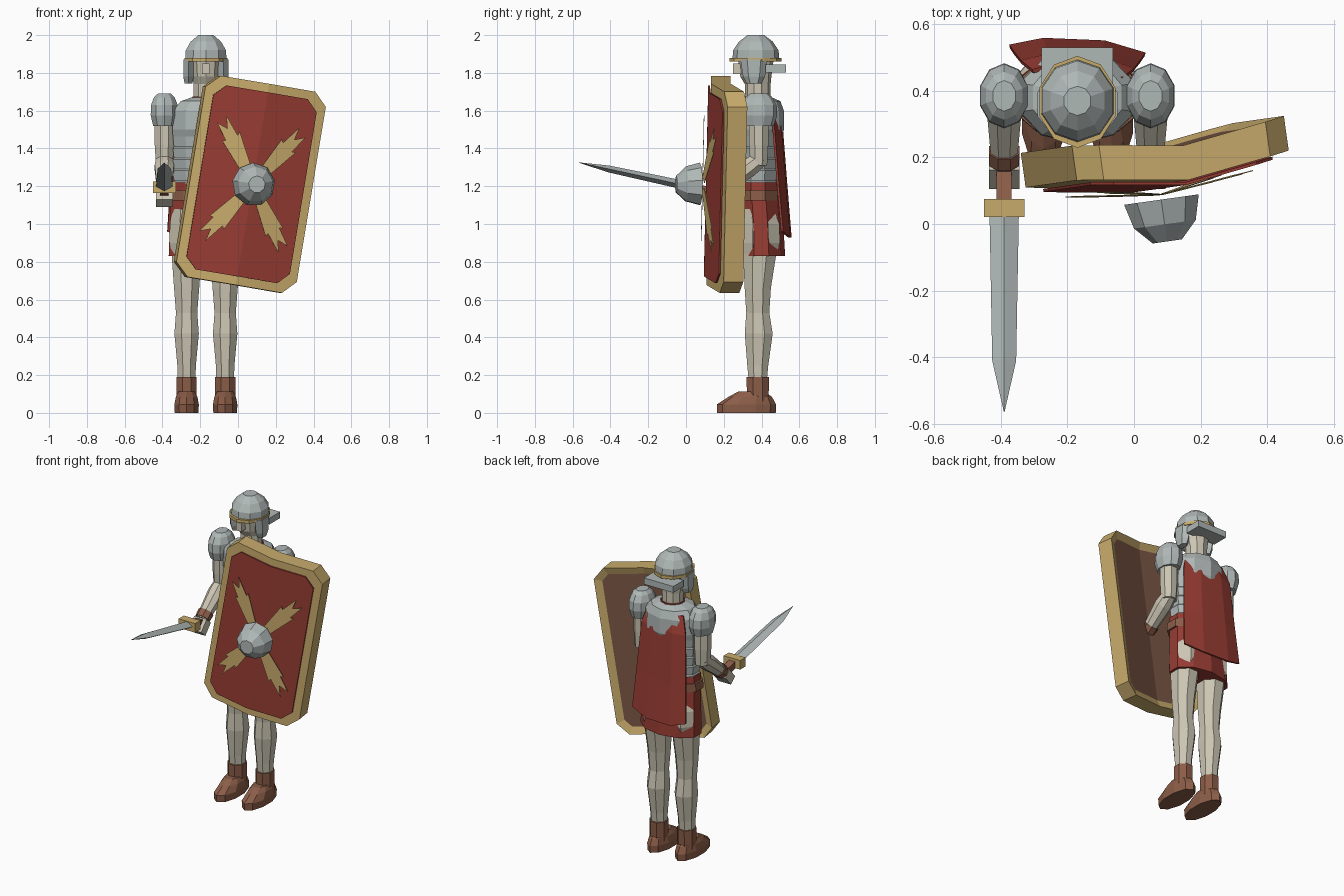
import bpy, bmesh, math
from mathutils import Matrix, Vector

if "Cube" in bpy.data.objects:
    bpy.data.objects.remove(bpy.data.objects["Cube"])


def material(name, rgb):
    m = bpy.data.materials.new(name)
    m.use_nodes = True
    m.diffuse_color = (*rgb, 1)
    m.node_tree.nodes["Principled BSDF"].inputs["Base Color"].default_value = (*rgb, 1)
    return m


steel = material("steel", (0.43, 0.48, 0.47))
red = material("red cloth", (0.31, 0.045, 0.033))
gold = material("brass", (0.58, 0.41, 0.15))
skin = material("pale skin", (0.6, 0.56, 0.45))
leather = material("brown leather", (0.26, 0.11, 0.065))
wood = material("shield wood", (0.2, 0.095, 0.06))

CX, CY = -0.17, 0.38   # body axis


def finish(name, bm, mats, matrix=Matrix()):
    bmesh.ops.recalc_face_normals(bm, faces=bm.faces)
    bm.transform(matrix)
    me = bpy.data.meshes.new(name)
    bm.to_mesh(me)
    bm.free()
    for m in mats:
        me.materials.append(m)
    ob = bpy.data.objects.new(name, me)
    bpy.context.collection.objects.link(ob)
    return ob


def loft(name, rings, sides, mat, matrix=Matrix(), turn=0.5):
    """Skin elliptical rings given as (z, rx, ry, y offset)."""
    bm = bmesh.new()
    loops = []
    for z, rx, ry, *off in rings:
        dy = off[0] if off else 0
        angles = [math.tau * (i + turn) / sides for i in range(sides)]
        loops.append([bm.verts.new((rx * math.cos(a), dy + ry * math.sin(a), z)) for a in angles])
    for lo, hi in zip(loops, loops[1:]):
        for i in range(sides):
            j = (i + 1) % sides
            bm.faces.new((lo[i], lo[j], hi[j], hi[i]))
    bm.faces.new(loops[0])
    bm.faces.new(loops[-1])
    return finish(name, bm, [mat], matrix)


def limb(name, a, b, profile, sides, mat, turn=0.5):
    """Loft from a to b; profile is (fraction, rx, ry)."""
    a, b = Vector(a), Vector(b)
    d = b - a
    mtx = Matrix.Translation(a) @ d.to_track_quat('Z', 'Y').to_matrix().to_4x4()
    return loft(name, [(f * d.length, rx, ry) for f, rx, ry in profile], sides, mat, mtx, turn)


def box(name, centre, size, mat):
    bm = bmesh.new()
    bmesh.ops.create_cube(bm, size=1)
    return finish(name, bm, [mat], Matrix.Translation(centre) @ Matrix.Diagonal((*size, 1)))


body = Matrix.Translation((CX, CY, 0))

# Torso armour with overlapping bands
rings = []
for i in range(5):
    z = 1.17 + i * 0.06
    rings += [(z, 0.178, 0.114), (z + 0.052, 0.184, 0.122)]
rings += [(1.5, 0.186, 0.14), (1.6, 0.182, 0.138), (1.65, 0.14, 0.12), (1.67, 0.08, 0.075)]
loft("torso_armour", rings, 10, steel, body)

# Tunic skirt, belt and waist cloth
loft("tunic_skirt", [(0.83, 0.207, 0.125, 0.02), (1.0, 0.2, 0.12, 0.015), (1.22, 0.19, 0.12)], 10, red, body)
loft("belt", [(1.125, 0.207, 0.128), (1.18, 0.204, 0.128)], 10, leather, body)
loft("neck_scarf", [(1.62, 0.1, 0.09), (1.675, 0.075, 0.075)], 10, red, body)

# Head and helmet
loft("neck_and_head", [(1.6, 0.068, 0.066), (1.74, 0.068, 0.068), (1.78, 0.076, 0.082, -0.01),
                       (1.88, 0.085, 0.095, -0.01)], 10, skin, body)
box("nose", (CX, 0.272, 1.822), (0.04, 0.045, 0.055), skin)
loft("helmet_dome", [(1.865, 0.115, 0.125), (1.92, 0.112, 0.12), (1.965, 0.085, 0.09),
                     (2.0, 0.042, 0.044)], 10, steel, Matrix.Translation((CX, 0.37, 0)))
loft("helmet_brow_band", [(1.86, 0.12, 0.138), (1.88, 0.12, 0.138)], 10, gold,
     Matrix.Translation((CX, 0.367, 0)))
box("neck_guard", (CX, 0.475, 1.823), (0.215, 0.11, 0.042), steel)

# Paired parts, right then left
for side, s in (("right", -1), ("left", 1)):
    x = CX + s * 0.22
    loft(side + "_cheek_guard", [(1.745, 0.024, 0.04), (1.78, 0.032, 0.058), (1.87, 0.032, 0.072)],
         6, steel, Matrix.Translation((CX + s * 0.092, 0.36, 0)))
    loft(side + "_shoulder_guard", [(1.52, 0.062, 0.08), (1.575, 0.076, 0.098), (1.63, 0.074, 0.095),
                                    (1.67, 0.058, 0.072), (1.69, 0.036, 0.046)], 10, steel,
         Matrix.Translation((x, 0.385, 0)))
    limb(side + "_upper_arm", (x, 0.385, 1.58), (x, 0.385, 1.31),
         [(0, 0.055, 0.055), (0.6, 0.055, 0.055), (1, 0.048, 0.048)], 8, skin)
    limb(side + "_forearm", (x, 0.4, 1.35), (x, 0.18, 1.175),
         [(0, 0.045, 0.045), (0.3, 0.055, 0.053), (1, 0.04, 0.038)], 8, skin)
    limb(side + "_wrist_band", (x, 0.222, 1.209), (x, 0.185, 1.179),
         [(0, 0.05, 0.047), (1, 0.048, 0.045)], 8, leather)
    limb(side + "_hand", (x, 0.185, 1.175), (x, 0.128, 1.11),
         [(0, 0.064, 0.042), (1, 0.064, 0.042)], 4, skin)

    leg = Matrix.Translation((CX + s * 0.102, CY, 0))
    loft(side + "_leg", [(0.15, 0.05, 0.05), (0.25, 0.053, 0.06), (0.42, 0.07, 0.08, 0.005),
                         (0.53, 0.061, 0.066), (0.66, 0.072, 0.075), (0.84, 0.086, 0.095, 0.01),
                         (0.9, 0.096, 0.111, 0.015), (1.0, 0.094, 0.108, 0.015),
                         (1.08, 0.08, 0.09)], 8, skin, leg)
    loft(side + "_boot_shaft", [(0.06, 0.058, 0.062), (0.19, 0.058, 0.064)], 8, leather, leg)
    loft(side + "_shoe", [(0, 0.066, 0.155, -0.06), (0.045, 0.068, 0.157, -0.06),
                          (0.085, 0.06, 0.115, -0.04), (0.112, 0.045, 0.07, -0.035)], 10, leather, leg)

# Short sword
sx = CX - 0.22
limb("sword_grip", (sx, 0.16, 1.165), (sx, 0.05, 1.19), [(0, 0.032, 0.032), (1, 0.032, 0.032)], 4, leather)
box("sword_guard", (sx, 0.048, 1.195), (0.122, 0.055, 0.06), gold)
limb("sword_blade", (sx, 0.03, 1.197), (sx, -0.565, 1.325),
     [(0, 0.044, 0.024), (0.74, 0.036, 0.018), (1, 0.001, 0.001)], 4, steel, 0)

# Cape: a folded sheet hanging from the shoulders
bm = bmesh.new()
grid = []
for z, y, w, lift in ((1.63, 0.487, 0.135, 0), (1.52, 0.515, 0.17, 0),
                      (1.2, 0.54, 0.19, 0), (0.93, 0.562, 0.205, 0.06)):
    grid.append([bm.verts.new((CX + u * w, y - 0.035 * u * u - 0.012 * u, z + lift * max(0, abs(u) - 0.5)))
                 for u in (-1, -0.5, 0.4, 1)])
for top, low in zip(grid, grid[1:]):
    for i in range(3):
        bm.faces.new((top[i], top[i + 1], low[i + 1], low[i]))
cape = finish("cape", bm, [red])
cape.modifiers.new("thickness", 'SOLIDIFY').thickness = 0.012

# Shield: flat outlines folded along an upright centre crease, then tilted
shield = (Matrix.Translation((0.076, 0.12, 1.21)) @ Matrix.Rotation(math.radians(8), 4, 'Z')
          @ Matrix.Rotation(math.radians(9.5), 4, 'Y'))


def clipped(w, h, c):
    return [(-w, c - h), (c - w, -h), (w - c, -h), (w, c - h),
            (w, h - c), (w - c, h), (c - w, h), (-w, h - c)]


def panel(name, outlines, y, depth, mats, recess=0):
    bm = bmesh.new()
    for outline in outlines:
        bm.faces.new([bm.verts.new((px, y, pz)) for px, pz in outline])
    bmesh.ops.bisect_plane(bm, geom=bm.verts[:] + bm.edges[:] + bm.faces[:],
                           plane_co=(0, 0, 0), plane_no=(1, 0, 0))
    ext = bmesh.ops.extrude_face_region(bm, geom=bm.faces[:], use_keep_orig=True)
    moved = [g for g in ext["geom"] if isinstance(g, bmesh.types.BMVert)]
    bmesh.ops.translate(bm, verts=moved, vec=(0, depth, 0))
    bmesh.ops.recalc_face_normals(bm, faces=bm.faces)
    if recess:
        back = [f for f in bm.faces if f.normal.y > 0.9]
        bmesh.ops.inset_region(bm, faces=back, thickness=0.045, use_even_offset=True)
        for f in back:
            f.material_index = 1
        for v in {v for f in back for v in f.verts}:
            v.co.y -= recess
    for v in bm.verts:
        v.co.y += 0.14 * abs(v.co.x)
    return finish(name, bm, mats, shield)


panel("shield_body", [clipped(0.326, 0.54, 0.07)], 0, 0.105, [gold, wood], 0.015)
panel("shield_face", [clipped(0.28, 0.494, 0.06)], -0.014, 0.009, [red])

# Four forked rays around the boss
ray = [(0.03, -0.022), (0.28, -0.052), (0.27, -0.034), (0.375, -0.036), (0.325, 0),
       (0.39, 0.024), (0.27, 0.034), (0.28, 0.052), (0.03, 0.022)]
dx, dz = 0.56, 0.83
rays = [[(mx * (a * dx - t * dz), mz * (a * dz + t * dx)) for a, t in ray]
        for mx in (-1, 1) for mz in (-1, 1)]
panel("shield_rays", rays, -0.034, 0.003, [gold])

# Boss, lofted outward from the shield face
loft("shield_boss", [(0.047, 0.115, 0.115), (0.122, 0.095, 0.095), (0.174, 0.045, 0.045)], 9, steel,
     shield @ Matrix.Rotation(math.radians(90), 4, 'X'))
